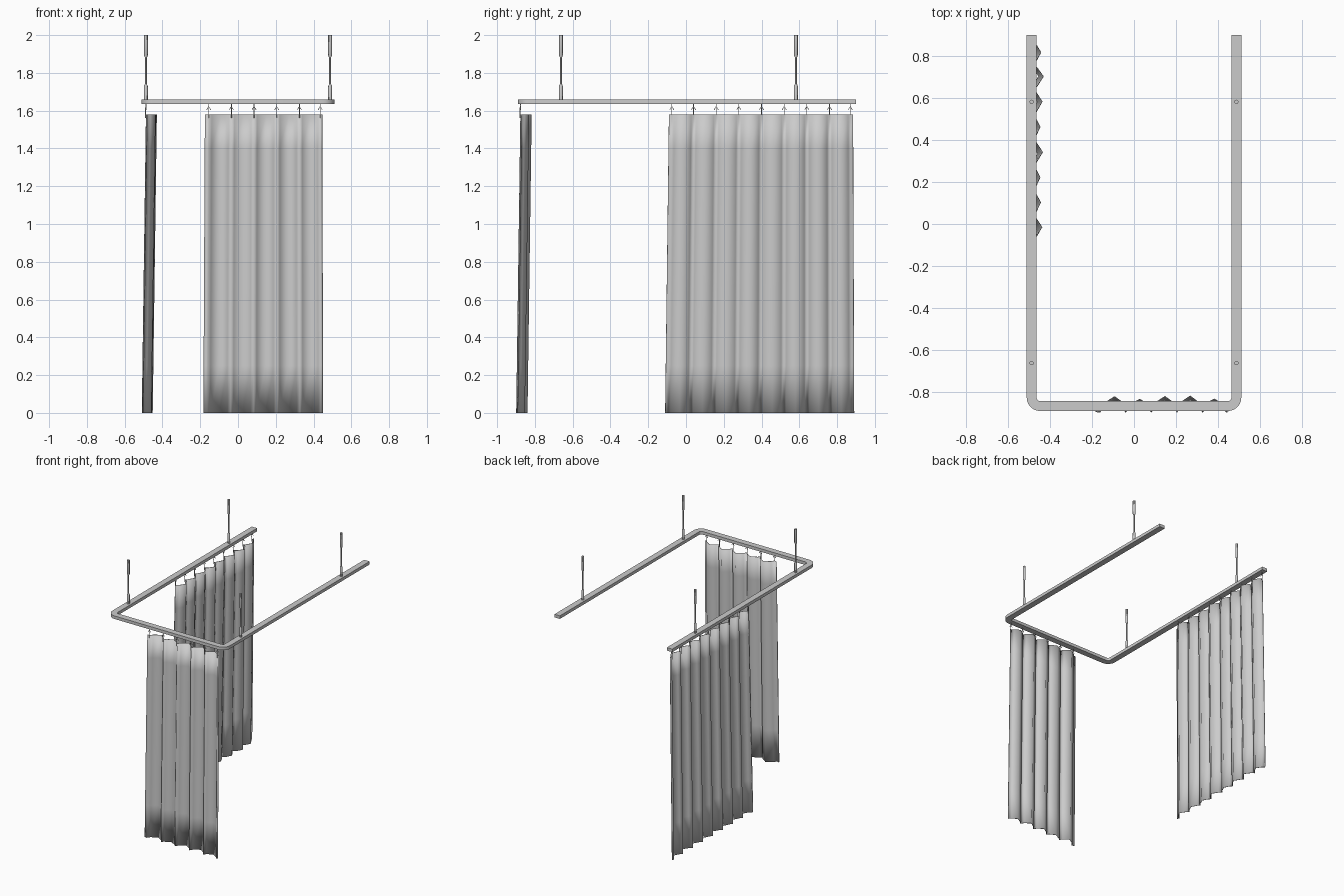
import bpy, bmesh, math
from mathutils import Vector

if "Cube" in bpy.data.objects:
    bpy.data.objects.remove(bpy.data.objects["Cube"])

RX, RY0, RY1, HALF = 0.4875, -0.867, 0.90, 0.0235   # rail centre line and half width


def make_object(name, bm):
    bmesh.ops.recalc_face_normals(bm, faces=bm.faces)
    me = bpy.data.meshes.new(name)
    bm.to_mesh(me)
    bm.free()
    ob = bpy.data.objects.new(name, me)
    bpy.context.collection.objects.link(ob)
    return ob


def smooth(ob, angle=None):
    bpy.ops.object.select_all(action='DESELECT')
    ob.select_set(True)
    bpy.context.view_layer.objects.active = ob
    if angle is None:
        bpy.ops.object.shade_smooth()
    else:
        bpy.ops.object.shade_smooth_by_angle(angle=math.radians(angle))


# U-shaped ceiling rail with rounded corners
def u_line(off):
    r = 0.04 + off
    pts = [(-RX - off, RY1)]
    for sx, a0 in ((-1, 180), (1, 270)):
        for i in range(7):
            a = math.radians(a0 + 15 * i)
            pts.append((sx * (RX - 0.04) + r * math.cos(a),
                        RY0 + 0.04 + r * math.sin(a)))
    return pts + [(RX + off, RY1)]


bm = bmesh.new()
outline = u_line(HALF) + u_line(-HALF)[::-1]
face = bm.faces.new([bm.verts.new((x, y, 1.636)) for x, y in outline])
ext = bmesh.ops.extrude_face_region(bm, geom=[face])
bmesh.ops.translate(bm, vec=(0, 0, 0.024),
                    verts=[v for v in ext['geom'] if isinstance(v, bmesh.types.BMVert)])
smooth(make_object("ceiling_rail", bm), 30)


# Hanger rods: turned profile with thick ends
def lathe(name, x, y, profile, n=12):
    bm = bmesh.new()
    rings = [[bm.verts.new((x + r * math.cos(2 * math.pi * i / n),
                            y + r * math.sin(2 * math.pi * i / n), z)) for i in range(n)]
             for r, z in profile]
    for a, b in zip(rings, rings[1:]):
        for i in range(n):
            bm.faces.new((a[i], a[(i + 1) % n], b[(i + 1) % n], b[i]))
    bm.faces.new(rings[0])
    bm.faces.new(rings[-1])
    smooth(make_object(name, bm), 30)


rod = [(0.010, 1.655), (0.010, 1.73), (0.005, 1.742), (0.005, 1.88), (0.010, 1.892), (0.010, 2.0)]
for x in (-RX, RX):
    for y in (-0.662, 0.582):
        lathe("hanger_rod", x, y, rod)


# Wire hooks: stem with a small arrow-shaped clip
def hook(place, s):
    cu = bpy.data.curves.new("curtain_hook", 'CURVE')
    cu.dimensions = '3D'
    cu.bevel_depth = 0.0022
    cu.bevel_resolution = 1
    cu.use_fill_caps = True
    for line in ([(0, -0.004, 1.562), (0, -0.004, 1.612), (0, 0, 1.64)],
                 [(-0.011, 0, 1.605), (0, 0, 1.623), (0.011, 0, 1.605)]):
        sp = cu.splines.new('POLY')
        sp.points.add(len(line) - 1)
        for p, (u, d, z) in zip(sp.points, line):
            p.co = (*place(s + u, d, z), 1)
    ob = bpy.data.objects.new("curtain_hook", cu)
    bpy.context.collection.objects.link(ob)


# Pleated curtain: folds bulge inward between hooks, cloth drifts outward at the hem
def curtain(name, place, hooks, bulges, top, bottom):
    samples = [(top[0], 0.004)]
    for a, b, h in zip(hooks, hooks[1:], bulges):
        samples += [(a, 0.0), (a + (b - a) * 0.12, h * 0.42),
                    (a + (b - a) * 0.52, h), (a + (b - a) * 0.88, h * 0.42)]
    samples += [(hooks[-1], 0.0), (top[1], 0.006)]
    rows = [0.0, 0.25, 0.5, 0.82, 1.15, 1.40, 1.58]
    bm = bmesh.new()
    grid = []
    for z in rows:
        k = 1 - z / 1.58
        row = []
        for s, d in samples:
            t = (s - top[0]) / (top[1] - top[0])
            lo = bottom[0] + t * (bottom[1] - bottom[0])
            row.append(bm.verts.new(place(s + (lo - s) * k, d - 0.022 * k, z)))
        grid.append(row)
    for a, b in zip(grid, grid[1:]):
        for i in range(len(a) - 1):
            bm.faces.new((a[i], a[i + 1], b[i + 1], b[i]))
    ob = make_object(name, bm)
    mod = ob.modifiers.new("cloth_thickness", 'SOLIDIFY')
    mod.thickness = 0.004
    mod.offset = 0
    smooth(ob)
    for s in hooks:
        hook(place, s)


def side(s, d, z):
    return Vector((-RX + d + 0.002, s, z))


def front(s, d, z):
    return Vector((s, RY0 - 0.008 + d, z))


curtain("side_curtain", side,
        [-0.075, 0.04, 0.16, 0.28, 0.40, 0.52, 0.64, 0.76, 0.87],
        [0.047, 0.041, 0.038, 0.05, 0.038, 0.048, 0.054, 0.042],
        (-0.09, 0.884), (-0.11, 0.89))
curtain("front_curtain", front,
        [-0.155, -0.035, 0.085, 0.205, 0.325, 0.435],
        [0.053, 0.04, 0.054, 0.056, 0.042],
        (-0.175, 0.445), (-0.183, 0.45))
